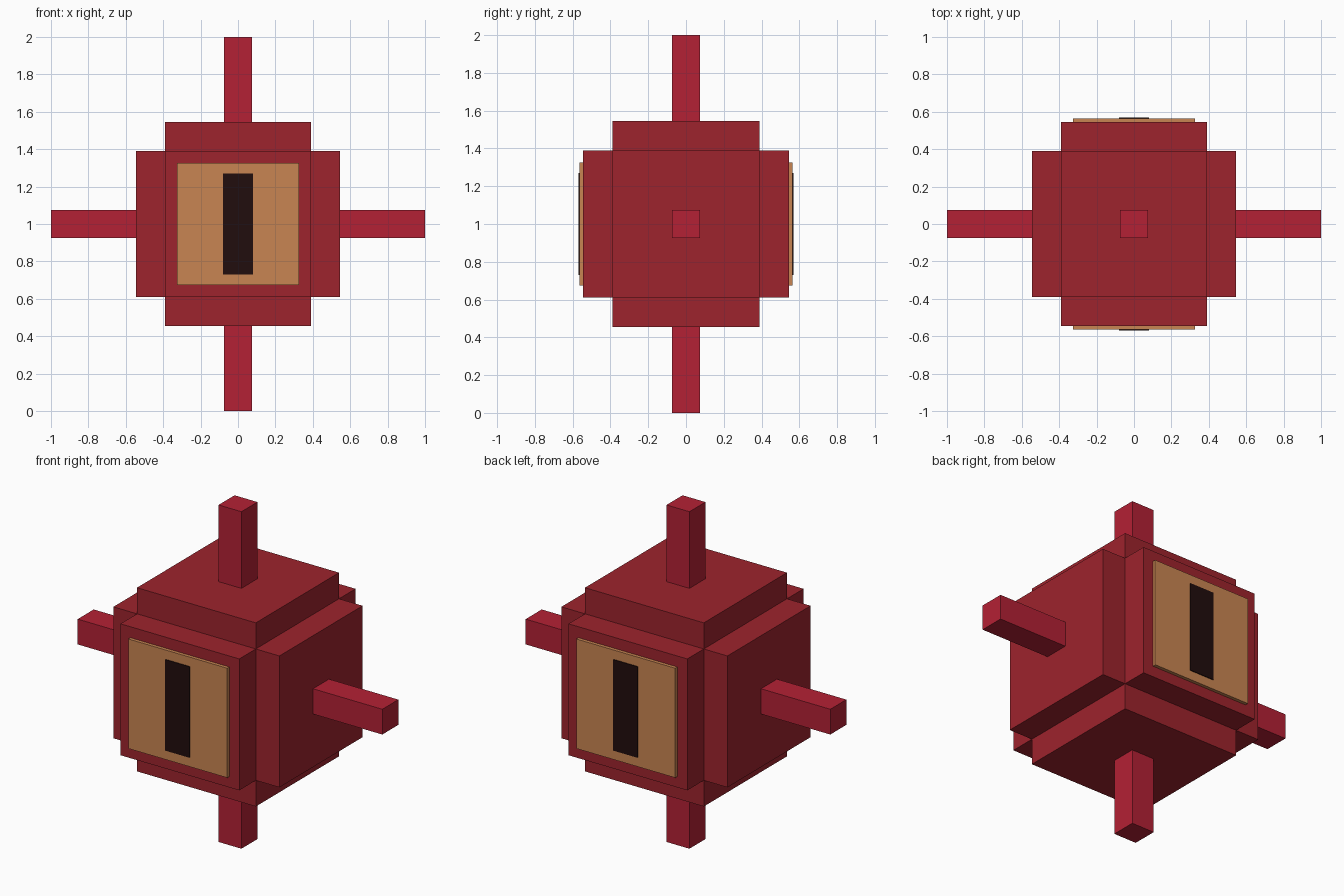
import bpy
import bmesh
from mathutils import Vector

if "Cube" in bpy.data.objects:
    bpy.data.objects.remove(bpy.data.objects["Cube"], do_unlink=True)

CENTRE = Vector((0, 0, 1))
CORE = 0.39      # half width of the inner cube
FACE = 0.545     # distance from centre to the raised sides
ROD = 0.075      # half width of the rods


def material(name, colour):
    mat = bpy.data.materials.new(name)
    mat.use_nodes = True
    mat.diffuse_color = colour
    mat.node_tree.nodes["Principled BSDF"].inputs["Base Color"].default_value = colour
    return mat


def add_object(name, bm, mat):
    mesh = bpy.data.meshes.new(name)
    bmesh.ops.recalc_face_normals(bm, faces=bm.faces)
    bm.to_mesh(mesh)
    bm.free()
    mesh.materials.append(mat)
    obj = bpy.data.objects.new(name, mesh)
    obj.location = CENTRE
    bpy.context.collection.objects.link(obj)
    return obj


def box(name, low, high, mat):
    low, high = Vector(low), Vector(high)
    bm = bmesh.new()
    bmesh.ops.create_cube(bm, size=1)
    bmesh.ops.scale(bm, vec=high - low, verts=bm.verts)
    bmesh.ops.translate(bm, vec=(low + high) / 2, verts=bm.verts)
    return add_object(name, bm, mat)


dark_red = material("dark red", (0.337, 0.017, 0.026, 1))
bright_red = material("bright red", (0.456, 0.015, 0.035, 1))
tan = material("tan", (0.584, 0.235, 0.084, 1))
near_black = material("near black", (0.015, 0.004, 0.004, 1))

# Body: a cube with all six sides pushed straight out
bm = bmesh.new()
bmesh.ops.create_cube(bm, size=2 * CORE)
for face in bmesh.ops.extrude_discrete_faces(bm, faces=bm.faces[:])["faces"]:
    face.normal_update()
    bmesh.ops.translate(bm, vec=face.normal * (FACE - CORE), verts=face.verts)
add_object("body", bm, dark_red)

# Rods on the left, right, top and bottom
for side, sign in (("left", 1), ("right", -1)):
    a, b = sorted((sign * FACE, sign))
    box(side + "_rod", (a, -ROD, -ROD), (b, ROD, ROD), bright_red)
for side, sign in (("top", 1), ("bottom", -1)):
    a, b = sorted((sign * FACE, sign))
    box(side + "_rod", (-ROD, -ROD, a), (ROD, ROD, b), bright_red)

# Eye panel and upright pupil on the front and back
for side, sign in (("front", -1), ("back", 1)):
    a, b = sorted((sign * FACE, sign * 0.565))
    box(side + "_eye_panel", (-0.325, a, -0.325), (0.325, b, 0.325), tan)
    a, b = sorted((sign * 0.565, sign * 0.57))
    box(side + "_pupil", (-0.08, a, -0.27), (0.08, b, 0.27), near_black)
